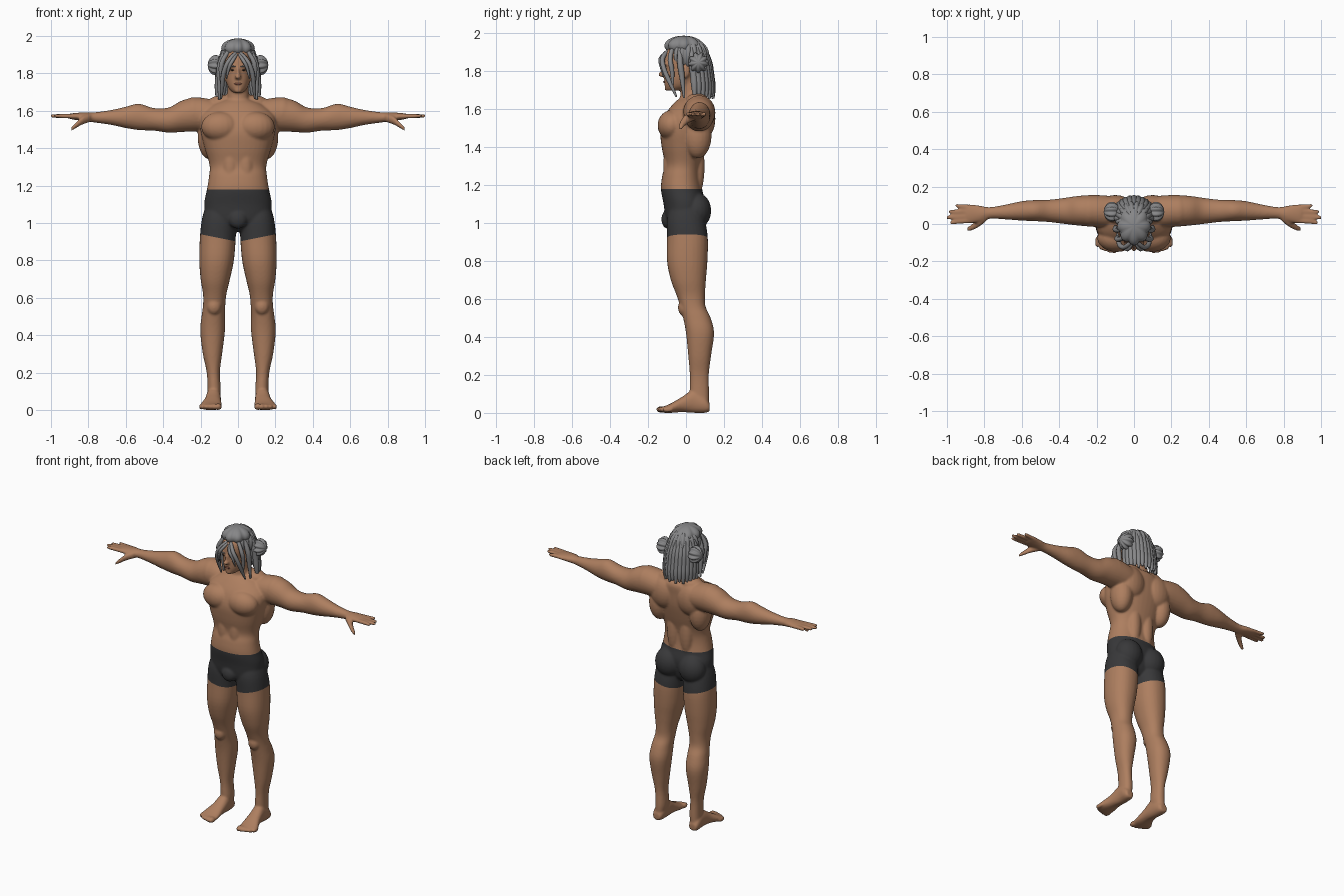
import bpy, bmesh, math
from mathutils import Matrix, Vector

if bpy.data.objects.get("Cube"):
    bpy.data.objects.remove(bpy.data.objects["Cube"])


def material(name, rgb):
    m = bpy.data.materials.new(name)
    m.use_nodes = True
    m.diffuse_color = (*rgb, 1)
    m.node_tree.nodes["Principled BSDF"].inputs["Base Color"].default_value = (*rgb, 1)
    return m


skin = material("skin", (0.42, 0.21, 0.115))
cloth = material("charcoal cloth", (0.04, 0.04, 0.042))
grey = material("grey hair", (0.24, 0.24, 0.245))
lip = material("lip brown", (0.26, 0.1, 0.065))
dark = material("dark iris", (0.03, 0.02, 0.015))


def add_object(name, bm, *mats):
    bmesh.ops.recalc_face_normals(bm, faces=bm.faces)
    for f in bm.faces:
        f.smooth = True
    me = bpy.data.meshes.new(name)
    bm.to_mesh(me)
    bm.free()
    ob = bpy.data.objects.new(name, me)
    bpy.context.collection.objects.link(ob)
    for m in mats:
        me.materials.append(m)
    return ob


def catmull(a, b, c, d, t):
    return [0.5 * (2 * q + (r - p) * t + (2 * p - 5 * q + 4 * r - s) * t * t
                   + (3 * q - p - 3 * r + s) * t ** 3) for p, q, r, s in zip(a, b, c, d)]


def loft(bm, axis, sections, power=2.2, n=28, steps=4):
    """Sections are (position on axis, low a, high a, low b, high b)."""
    s = [sections[0]] + sections + [sections[-1]]
    rows = [catmull(*s[i:i + 4], k / steps) for i in range(len(sections) - 1) for k in range(steps)]
    rings = []
    for t, a0, a1, b0, b1 in rows + [sections[-1]]:
        ring = []
        for k in range(n):
            c, d = math.cos(math.tau * k / n), math.sin(math.tau * k / n)
            a = (a0 + a1) / 2 + (a1 - a0) / 2 * math.copysign(abs(c) ** (2 / power), c)
            b = (b0 + b1) / 2 + (b1 - b0) / 2 * math.copysign(abs(d) ** (2 / power), d)
            ring.append(bm.verts.new({"x": (t, a, b), "y": (a, t, b), "z": (a, b, t)}[axis]))
        rings.append(ring)
    for r, q in zip(rings, rings[1:]):
        for k in range(n):
            bm.faces.new((r[k], r[(k + 1) % n], q[(k + 1) % n], q[k]))
    bm.faces.new(rings[0])
    bm.faces.new(rings[-1])


def ball(bm, centre, size, rot=Matrix(), lobes=0, depth=0.0):
    """Ellipsoid, optionally ribbed around its own z axis."""
    vs = bmesh.ops.create_uvsphere(bm, u_segments=max(20, lobes * 6), v_segments=14, radius=1)["verts"]
    for v in vs:
        if lobes:
            k = 1 - depth * (1 - abs(math.cos(math.atan2(v.co.y, v.co.x) * lobes / 2)))
            v.co.x, v.co.y = v.co.x * k, v.co.y * k
    bmesh.ops.transform(bm, verts=vs, matrix=Matrix.Translation(centre) @ rot @ Matrix.Diagonal((*size, 1)))


def mirror(bm):
    new = bmesh.ops.duplicate(bm, geom=bm.verts[:] + bm.edges[:] + bm.faces[:])["geom"]
    for v in new:
        if isinstance(v, bmesh.types.BMVert):
            v.co.x = -v.co.x
    bmesh.ops.reverse_faces(bm, faces=[f for f in new if isinstance(f, bmesh.types.BMFace)])


body = bmesh.new()
# Leg
loft(body, "z", [(0.03, .105, .165, .03, .12), (0.1, .092, .163, .02, .122), (0.2, .097, .167, .02, .12),
                 (0.3, .085, .188, .012, .132), (0.42, .07, .202, 0, .148), (0.5, .07, .195, -.015, .13),
                 (0.56, .068, .187, -.03, .103), (0.62, .062, .187, -.05, .1), (0.7, .043, .2, -.08, .105),
                 (0.8, .022, .207, -.1, .113), (0.92, .012, .204, -.1, .115), (1.02, .01, .193, -.1, .1),
                 (1.1, .02, .17, -.08, .08)])
ball(body, (.128, -.012, .555), (.038, .03, .045))
# Foot and toes
loft(body, "y", [(.125, .11, .16, .008, .05), (.1, .098, .17, 0, .085), (.04, .092, .17, 0, .12),
                 (-.02, .09, .18, .004, .085), (-.08, .086, .203, 0, .05), (-.115, .088, .2, 0, .035)])
for i in range(5):
    ball(body, (.105 + .023 * i, -.128 + .002 * i * i, .018), (.019 - .0017 * i, .03, .018 - .001 * i))
# Arm
loft(body, "x", [(.04, .0, .13, 1.5, 1.655), (.13, -.02, .15, 1.49, 1.66), (.22, -.015, .155, 1.49, 1.672),
                 (.3, -.008, .15, 1.487, 1.655), (.37, 0, .14, 1.483, 1.618), (.45, .01, .13, 1.494, 1.615),
                 (.53, .015, .128, 1.497, 1.638), (.6, .018, .122, 1.508, 1.622), (.68, .024, .105, 1.525, 1.604),
                 (.77, .028, .09, 1.538, 1.592), (.82, .01, .098, 1.545, 1.592), (.88, .004, .106, 1.553, 1.588),
                 (.9, .01, .102, 1.558, 1.584)], power=2)
# Fingers and thumb
for y0, y1, tip in ((.018, .008, .985), (.041, .035, 1.003), (.066, .066, .992), (.09, .099, .957)):
    loft(body, "x", [(.86, y0 - .012, y0 + .012, 1.557, 1.583), (.93, (y0 + y1) / 2 - .012, (y0 + y1) / 2 + .012, 1.56, 1.584),
                     (tip - .012, y1 - .01, y1 + .01, 1.563, 1.583), (tip, y1 - .006, y1 + .006, 1.567, 1.579)], n=12)
loft(body, "x", [(.79, .015, .06, 1.54, 1.585), (.83, -.016, .03, 1.527, 1.572), (.865, -.034, 0, 1.508, 1.54),
                 (.892, -.04, -.018, 1.492, 1.512)], n=14)
# Muscle masses: chest, shoulder blade, flank, lower back, buttock, shoulder
for centre, size in (((.092, -.075, 1.515), (.105, .075, .08)), ((.1, .095, 1.55), (.095, .06, .105)),
                     ((.15, .06, 1.46), (.066, .075, .12)), ((.048, .058, 1.3), (.045, .04, .16)),
                     ((.088, .055, 1.065), (.09, .078, .095)), ((.235, .07, 1.585), (.075, .085, .088)),
                     ((.04, -.085, 1.3), (.042, .035, .13)), ((.075, .06, 1.645), (.085, .06, .04)),
                     ((.074, -.005, 1.795), (.012, .024, .034))):
    ball(body, centre, size)
mirror(body)
# Torso, neck and head
loft(body, "z", [(.955, -.05, .05, -.05, .05), (1.0, -.16, .16, -.1, .08), (1.1, -.18, .18, -.118, .1),
                 (1.18, -.166, .166, -.132, .085), (1.25, -.155, .155, -.125, .078), (1.31, -.152, .152, -.112, .085),
                 (1.4, -.178, .178, -.128, .11), (1.49, -.2, .2, -.135, .13), (1.57, -.2, .2, -.11, .135),
                 (1.63, -.14, .14, -.065, .135), (1.66, -.07, .07, -.03, .11)], n=40)
loft(body, "z", [(1.6, -.085, .085, -.05, .12), (1.67, -.06, .06, -.03, .1), (1.78, -.056, .056, -.03, .085)])
loft(body, "z", [(1.697, -.026, .026, -.1, -.04), (1.722, -.05, .05, -.112, .03), (1.76, -.065, .065, -.115, .07),
                 (1.8, -.071, .071, -.115, .085), (1.85, -.076, .076, -.12, .09), (1.9, -.074, .074, -.108, .09),
                 (1.94, -.055, .055, -.075, .06)])
ball(body, (0, -.095, 1.02), (.05, .035, .05))
ball(body, (0, -.12, 1.782), (.017, .028, .014))
ball(body, (0, -.115, 1.805), (.01, .018, .035))
ball(body, (0, -.1, 1.71), (.022, .014, .014))
for s in (-1, 1):
    ball(body, (s * .032, -.108, 1.838), (.028, .014, .009))

# Fuse into one skin, then cut the trunk hems
raw = add_object("body", body, skin, cloth)
fuse = raw.modifiers.new("fuse", "REMESH")
fuse.mode, fuse.voxel_size, fuse.use_smooth_shade = "VOXEL", 0.0068, True
soft = raw.modifiers.new("soften", "SMOOTH")
soft.factor, soft.iterations = 0.5, 5
fused = bpy.data.meshes.new_from_object(raw.evaluated_get(bpy.context.evaluated_depsgraph_get()))
raw.modifiers.clear()
raw.data = fused
fused.materials.clear()
fused.materials.append(skin)
fused.materials.append(cloth)
bm = bmesh.new()
bm.from_mesh(fused)
for point, normal in (((0, 0, 1.18), (0, 0, 1)), ((0, 0, .9), (.2, 0, -1)), ((0, 0, .9), (-.2, 0, -1))):
    bmesh.ops.bisect_plane(bm, geom=bm.verts[:] + bm.edges[:] + bm.faces[:], plane_co=point, plane_no=normal, dist=1e-5)
for f in bm.faces:
    c = f.calc_center_median()
    f.smooth = True
    f.material_index = int(.9 + .2 * abs(c.x) < c.z < 1.18)
bm.to_mesh(fused)
bm.free()


# Small face details
def pair(name, mat, centre, size, tilt=0.0):
    b = bmesh.new()
    ball(b, centre, size, Matrix.Rotation(tilt, 4, "Y"))
    if centre[0]:
        mirror(b)
    add_object(name, b, mat)


pair("eyebrows", grey, (.034, -.118, 1.84), (.022, .005, .004), -.15)
pair("eyes", dark, (.03, -.11, 1.818), (.011, .005, .004))
pair("lips", lip, (0, -.115, 1.744), (.021, .005, .006))

# Hair cap, swept crown and ribbed side buns
hair = bmesh.new()
ball(hair, (0, .012, 1.885), (.1, .112, .092), lobes=18, depth=.12)
ball(hair, (0, -.012, 1.935), (.09, .102, .052), lobes=8, depth=.15)
add_object("hair_cap", hair, grey)
buns = bmesh.new()
ball(buns, (.118, .065, 1.845), (.056, .054, .044), Matrix.Rotation(math.pi / 2, 4, "Y"), 9, .3)
ball(buns, (.09, .06, 1.845), (.03, .03, .04), Matrix.Rotation(math.pi / 2, 4, "Y"))
mirror(buns)
add_object("hair_buns", buns, grey)


def strands(name, locks):
    cu = bpy.data.curves.new(name, "CURVE")
    cu.dimensions, cu.bevel_depth, cu.bevel_resolution = "3D", 1, 2
    cu.use_fill_caps = True
    for path, radius in locks:
        sp = cu.splines.new("NURBS")
        sp.points.add(len(path) - 1)
        sp.order_u, sp.use_endpoint_u, sp.resolution_u = 3, True, 5
        for i, (pt, co) in enumerate(zip(sp.points, path)):
            pt.co = (*co, 1)
            pt.radius = radius * (.35 if i == len(path) - 1 else .8 if i == 0 else 1)
    tmp = bpy.data.objects.new(name + "_guide", cu)
    bpy.context.collection.objects.link(tmp)
    me = bpy.data.meshes.new_from_object(tmp.evaluated_get(bpy.context.evaluated_depsgraph_get()))
    bpy.data.objects.remove(tmp)
    b = bmesh.new()
    b.from_mesh(me)
    add_object(name, b, grey)


# Long locks around the back of the head
back = []
for i in range(15):
    a = math.radians(-84 + 12 * i)
    s, c = math.sin(a), math.cos(a)
    end = 1.655 + .012 * (i % 2)
    back.append(([(.07 * s, .02 + .07 * c, 1.92), (.1 * s, .02 + .1 * c, 1.86), (.104 * s, .03 + .1 * c, 1.78),
                  (.108 * s, .035 + .105 * c, 1.71), (.112 * s, .035 + .11 * c, end)], .019))
strands("back_hair", back)

# Parted fringe and side locks
front = []
for s in (-1, 1):
    for path, r in (([(.01, -.09, 1.91), (.045, -.13, 1.88), (.078, -.118, 1.81), (.085, -.08, 1.73), (.09, -.05, 1.665)], .013),
                    ([(.008, -.1, 1.9), (.025, -.14, 1.875), (.052, -.132, 1.83), (.062, -.118, 1.77)], .01),
                    ([(.05, -.07, 1.92), (.088, -.09, 1.87), (.092, -.07, 1.8), (.086, -.07, 1.72)], .014),
                    ([(.06, -.03, 1.93), (.1, -.035, 1.86), (.098, -.02, 1.77), (.1, -.01, 1.66)], .016)):
        front.append(([Vector((s * x, y, z)) for x, y, z in path], r))
strands("fringe", front)
